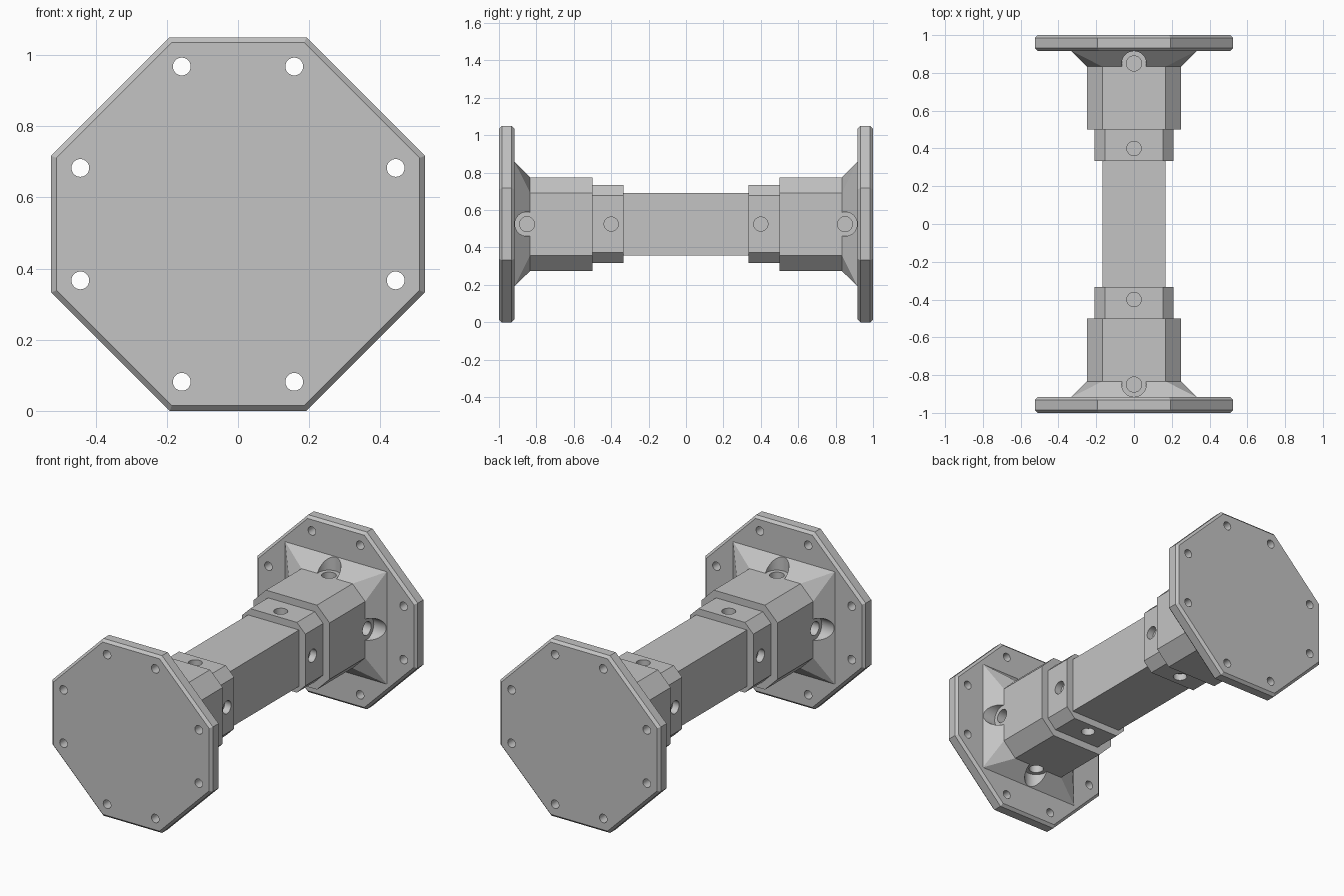
import bpy, bmesh, math
from mathutils import Matrix, Vector

CENTRE = Vector((0, 0, 0.525))

cube = bpy.data.objects.get("Cube")
if cube:
    bpy.data.objects.remove(cube, do_unlink=True)

grey = bpy.data.materials.new("plain grey")
grey.use_nodes = True
colour = (0.55, 0.55, 0.55, 1)
grey.diffuse_color = colour
grey.node_tree.nodes["Principled BSDF"].inputs["Base Color"].default_value = colour


def finish(name, bm):
    mesh = bpy.data.meshes.new(name)
    bm.to_mesh(mesh)
    bm.free()
    obj = bpy.data.objects.new(name, mesh)
    bpy.context.collection.objects.link(obj)
    mesh.materials.append(grey)
    return obj


def solid(name, sections, side):
    """Convex solid along y; each section is (y, half width, half flat length)."""
    bm = bmesh.new()
    for y, half, flat in sections:
        for a in (-1, 1):
            for b in (-1, 1):
                for x, z in ((a * half, b * flat), (a * flat, b * half)):
                    bm.verts.new(CENTRE + Vector((x, side * y, z)))
    bmesh.ops.remove_doubles(bm, verts=bm.verts, dist=0.0001)
    bmesh.ops.convex_hull(bm, input=bm.verts)
    bmesh.ops.dissolve_limit(bm, angle_limit=0.01, verts=bm.verts, edges=bm.edges)
    bmesh.ops.recalc_face_normals(bm, faces=bm.faces)
    return finish(name, bm)


def rod(bm, radius, length, matrix):
    bmesh.ops.create_cone(bm, cap_ends=True, segments=32, radius1=radius,
                          radius2=radius, depth=length, matrix=matrix)


def radial_cutter(y, radius, inner, outer=0.45):
    """Four rods pointing away from the y axis."""
    bm = bmesh.new()
    for k in range(4):
        turn = Matrix.Rotation(k * math.pi / 2, 4, 'Y')
        offset = Matrix.Translation((0, 0, (inner + outer) / 2))
        rod(bm, radius, outer - inner,
            Matrix.Translation(CENTRE + Vector((0, y, 0))) @ turn @ offset)
    return finish("cutter", bm)


def plate_cutter(y):
    """Eight bolt holes, two near each side of the plate."""
    bm = bmesh.new()
    for a in (-1, 1):
        for b in (-1, 1):
            for x, z in ((0.158, 0.443), (0.443, 0.158)):
                rod(bm, 0.025, 0.3, Matrix.Translation(CENTRE + Vector((a * x, y, b * z)))
                    @ Matrix.Rotation(math.pi / 2, 4, 'X'))
    return finish("cutter", bm)


def cut(obj, *cutters):
    bpy.ops.object.select_all(action='DESELECT')
    bpy.context.view_layer.objects.active = obj
    obj.select_set(True)
    for cutter in cutters:
        mod = obj.modifiers.new("holes", 'BOOLEAN')
        mod.operation = 'DIFFERENCE'
        mod.solver = 'EXACT'
        mod.object = cutter
        bpy.ops.object.modifier_apply(modifier=mod.name)
    bpy.ops.object.shade_smooth_by_angle(angle=math.radians(20))


# Square tube between the two ends
solid("centre_tube", [(-0.9, 0.167, 0.167), (0.9, 0.167, 0.167)], 1)

for end, side in (("front", -1), ("back", 1)):
    # Octagonal end plate with bevelled rims
    plate = solid(end + "_plate", [(1, 0.51, 0.186), (0.985, 0.525, 0.192),
                                   (0.932, 0.525, 0.192), (0.917, 0.51, 0.186)], side)
    # Flare from square base to chamfered sleeve
    flare = solid(end + "_flare", [(0.917, 0.333, 0.333), (0.833, 0.25, 0.167)], side)
    sleeve = solid(end + "_sleeve", [(0.833, 0.25, 0.167), (0.5, 0.25, 0.167)], side)
    collar = solid(end + "_collar", [(0.5, 0.208, 0.153), (0.333, 0.208, 0.153)], side)

    # Bolt holes and screw recesses
    bolts = plate_cutter(side * 0.96)
    recess = radial_cutter(side * 0.85, 0.065, 0.249)
    screw = radial_cutter(side * 0.85, 0.04, 0.13)
    pin = radial_cutter(side * 0.4, 0.038, 0.13)
    cut(plate, bolts)
    cut(flare, recess, screw)
    cut(sleeve, screw)
    cut(collar, pin)
    for helper in (bolts, recess, screw, pin):
        bpy.data.objects.remove(helper, do_unlink=True)
